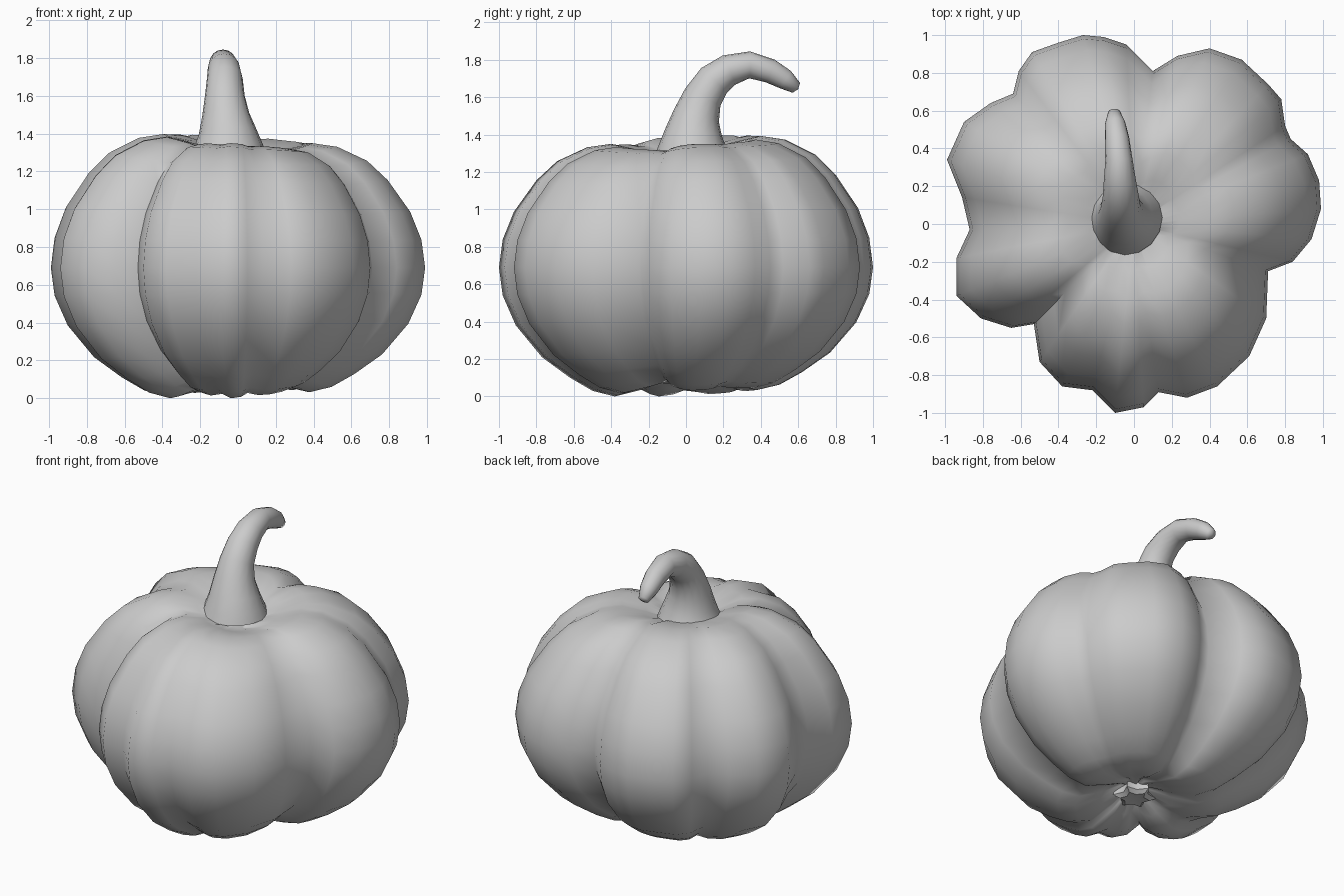
import bpy
import bmesh
import math
from mathutils import Vector

default_cube = bpy.data.objects.get("Cube")
if default_cube:
    bpy.data.objects.remove(default_cube, do_unlink=True)

# One plain material for everything
grey = bpy.data.materials.new("mid_grey")
grey.use_nodes = True
grey.diffuse_color = (0.6, 0.6, 0.6, 1)
shader = next(n for n in grey.node_tree.nodes if n.type == "BSDF_PRINCIPLED")
shader.inputs["Base Color"].default_value = (0.6, 0.6, 0.6, 1)


def finish(bm, name, angle):
    """Turn a bmesh into a named, smooth shaded object."""
    bmesh.ops.recalc_face_normals(bm, faces=bm.faces)
    mesh = bpy.data.meshes.new(name)
    bm.to_mesh(mesh)
    bm.free()
    mesh.materials.append(grey)
    part = bpy.data.objects.new(name, mesh)
    bpy.context.collection.objects.link(part)
    bpy.ops.object.select_all(action="DESELECT")
    part.select_set(True)
    bpy.context.view_layer.objects.active = part
    bpy.ops.object.shade_smooth_by_angle(angle=math.radians(angle))
    return part


def skin(bm, rings, start, end):
    """Bridge closed rings of points and close each end to a pole."""
    loops = [[bm.verts.new(p) for p in ring] for ring in rings]
    count = len(loops[0])
    for lower, upper in zip(loops, loops[1:]):
        for i in range(count):
            j = (i + 1) % count
            bm.faces.new((lower[i], lower[j], upper[j], upper[i]))
    for pole, loop in ((start, loops[0]), (end, loops[-1])):
        tip = bm.verts.new(pole)
        for i in range(count):
            bm.faces.new((tip, loop[i], loop[(i + 1) % count]))


# Body: the uneven lobed outline, scaled up and down a squat profile
outline = [
    (.99, .08), (.98, .23), (.92, .37), (.83, .45), (.8, .52), (.78, .66),
    (.71, .74), (.57, .87), (.4, .93), (.23, .89), (.1, .81), (-.04, .95),
    (-.16, .99), (-.27, 1), (-.4, .96), (-.54, .91), (-.61, .81), (-.64, .69),
    (-.76, .64), (-.9, .54), (-.99, .34), (-.91, .14), (-.87, -.03),
    (-.94, -.18), (-.94, -.38), (-.81, -.5), (-.65, -.55), (-.53, -.53),
    (-.5, -.73), (-.38, -.86), (-.22, -.88), (-.1, -1), (.05, -.97),
    (.13, -.89), (.28, -.92), (.44, -.86), (.61, -.7), (.7, -.5),
    (.71, -.25), (.84, -.2), (.94, -.08)]
profile = [
    (.1, 1.32), (.25, 1.365), (.4, 1.4), (.53, 1.38), (.69, 1.3), (.8, 1.19),
    (.92, 1.01), (.98, .85), (1, .69), (.98, .54), (.91, .38), (.77, .21),
    (.62, .1), (.5, .03), (.38, 0), (.22, .04), (.1, .09)]
middle = .69


def body_point(x, y, scale, z):
    # Valleys between lobes sit lower on top and higher underneath
    depth = 1 - min(math.hypot(x, y), 1)
    right, back, front = max(0, x), max(0, y), max(0, -y)
    if z > middle:
        # The front and left-hand lobes are lower at the crown
        flatten = 1 - .22 * depth - .07 * front - .07 * right - .01 * back
    else:
        # The back and left-hand lobes hang less far underneath
        flatten = 1 - .36 * depth - .05 * back - .04 * right
    return (x * scale, y * scale, middle + (z - middle) * flatten)


bm = bmesh.new()
skin(bm, [[body_point(x, y, s, z) for x, y in outline] for s, z in profile],
     start=(0, 0, 1.3), end=(0, 0, .13))
finish(bm, "pumpkin_body", 80)

# Stem: round sections along a hooked path (x, y, z, radius)
stem_path = [
    (-.05, .035, 1.29, .2), (-.05, .035, 1.34, .18), (-.055, .04, 1.41, .153),
    (-.065, .055, 1.5, .125), (-.07, .09, 1.6, .105), (-.07, .15, 1.69, .095),
    (-.075, .23, 1.745, .085), (-.08, .34, 1.773, .072),
    (-.09, .45, 1.74, .065), (-.1, .53, 1.695, .055),
    (-.105, .59, 1.65, .033)]
centres = [Vector(p[:3]) for p in stem_path]
sides = 16
rings = []
for i, centre in enumerate(centres):
    ahead = centres[min(i + 1, len(centres) - 1)]
    behind = centres[max(i - 1, 0)]
    along = (ahead - behind).normalized()
    across = Vector((1, 0, 0))
    across = (across - along * across.dot(along)).normalized()
    other = along.cross(across)
    radius = stem_path[i][3]
    turns = [math.tau * k / sides for k in range(sides)]
    rings.append([centre + radius * (across * math.cos(a) + other * math.sin(a))
                  for a in turns])
bm = bmesh.new()
skin(bm, rings, start=centres[0], end=centres[-1] + along * .012)
finish(bm, "stem", 60)

# Blossom end: a small star-shaped button in the hollow underneath
points = 6
middle_x, middle_y = -.03, -.03
bm = bmesh.new()
star = []
for height, size in ((.2, .8), (.09, 1), (.07, .7)):
    star.append([])
    for k in range(points * 2):
        reach = size * (.13 if k % 2 else .085)
        turn = math.pi * k / points
        star[-1].append((middle_x + reach * math.cos(turn),
                         middle_y + reach * math.sin(turn), height))
skin(bm, star, start=(middle_x, middle_y, .2), end=(middle_x, middle_y, .08))
finish(bm, "blossom_end", 50)
